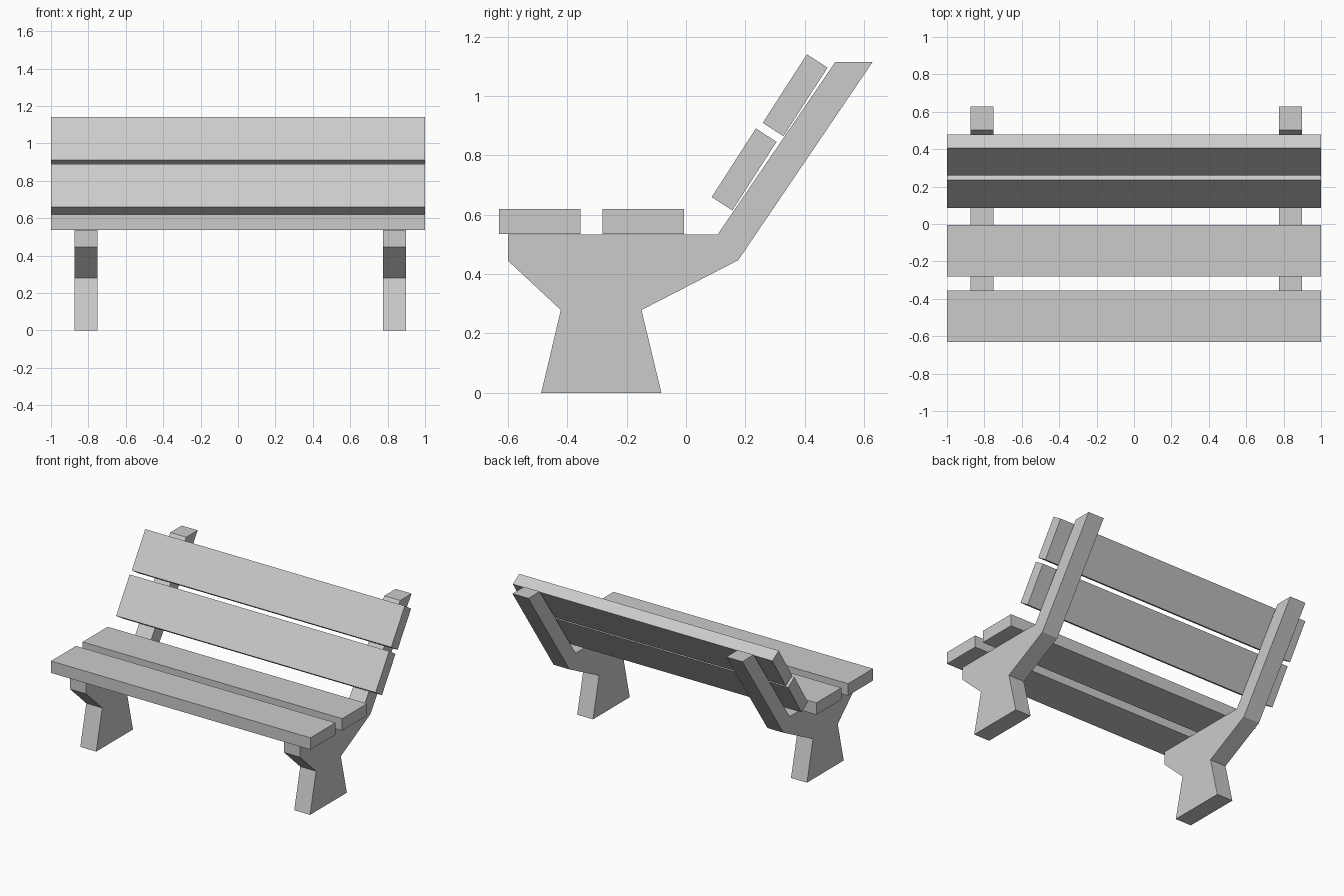
import bpy, bmesh
from math import radians

if "Cube" in bpy.data.objects:
    bpy.data.objects.remove(bpy.data.objects["Cube"])


def add_object(name, bm):
    bmesh.ops.recalc_face_normals(bm, faces=bm.faces)
    mesh = bpy.data.meshes.new(name)
    bm.to_mesh(mesh)
    bm.free()
    obj = bpy.data.objects.new(name, mesh)
    bpy.context.collection.objects.link(obj)
    return obj


def plank(name, y, z, tilt=0.0):
    bm = bmesh.new()
    bmesh.ops.create_cube(bm, size=1.0)
    bmesh.ops.scale(bm, vec=(2.0, 0.275, 0.083), verts=bm.verts)
    obj = add_object(name, bm)
    obj.location = (0, y, z)
    obj.rotation_euler.x = radians(tilt)
    return obj


def support(name, x0, x1, profile):
    bm = bmesh.new()
    face = bm.faces.new([bm.verts.new((x0, y, z)) for y, z in profile])
    ext = bmesh.ops.extrude_face_region(bm, geom=[face])
    verts = [v for v in ext["geom"] if isinstance(v, bmesh.types.BMVert)]
    bmesh.ops.translate(bm, vec=(x1 - x0, 0, 0), verts=verts)
    return add_object(name, bm)


# Side supports: foot, seat bracket and back arm in one profile (y, z)
profile = [(-0.488, 0), (-0.083, 0), (-0.15, 0.279), (0.176, 0.447),
           (0.629, 1.115), (0.503, 1.115), (0.107, 0.534), (-0.6, 0.534),
           (-0.6, 0.445), (-0.422, 0.279)]
support("left_support", -0.874, -0.751, profile)
support("right_support", 0.775, 0.897, profile)

# Seat planks
plank("front_seat_plank", -0.493, 0.5775)
plank("rear_seat_plank", -0.144, 0.5775)

# Tilted backrest planks
plank("lower_back_plank", 0.196, 0.753, 57.2)
plank("upper_back_plank", 0.368, 1.003, 57.2)
